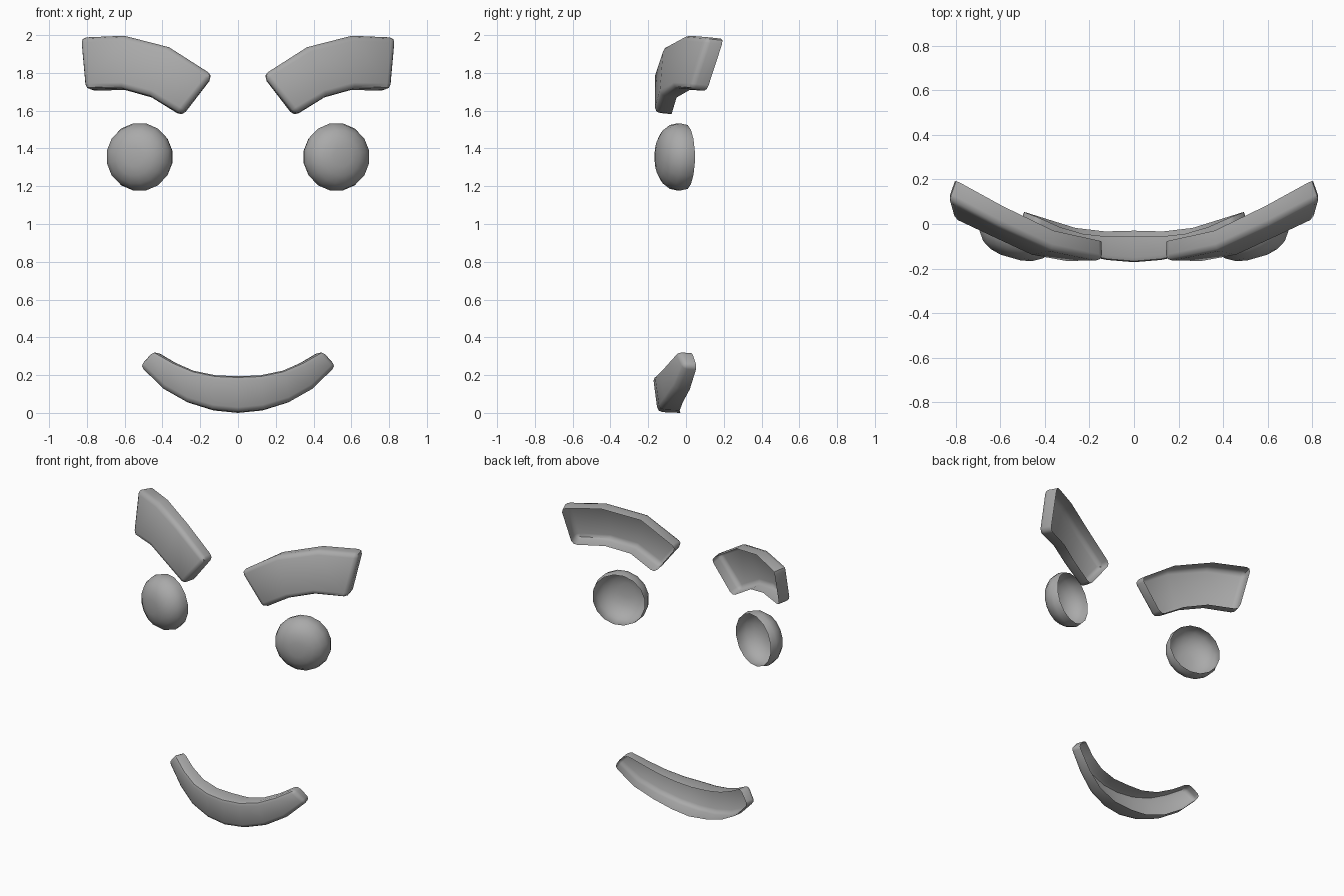
import bpy, bmesh, math
from mathutils import Vector, Matrix

old = bpy.data.objects.get("Cube")
if old:
    bpy.data.objects.remove(old, do_unlink=True)

grey = bpy.data.materials.new("plain_grey")
grey.use_nodes = True
tone = (0.4, 0.4, 0.4, 1)
grey.diffuse_color = tone
grey.node_tree.nodes["Principled BSDF"].inputs["Base Color"].default_value = tone


def finish(name, bm, mirror=False, angle=50):
    """Turn a bmesh into a smooth shaded object, optionally mirrored across x."""
    mesh = bpy.data.meshes.new(name)
    bm.to_mesh(mesh)
    bm.free()
    mesh.materials.append(grey)
    obj = bpy.data.objects.new(name, mesh)
    bpy.context.collection.objects.link(obj)
    bpy.ops.object.select_all(action="DESELECT")
    obj.select_set(True)
    bpy.context.view_layer.objects.active = obj
    bpy.ops.object.shade_smooth_by_angle(angle=math.radians(angle))
    if mirror:
        obj.modifiers.new("mirror", "MIRROR").use_mirror_merge = False
    return obj


def curved_shell(name, stations, back, bevel, mirror=False):
    """Loft an open-backed strip; each station is (upper front, lower front)."""
    bm = bmesh.new()
    rows = []
    for upper, lower in stations:
        u, l = Vector(upper), Vector(lower)
        rows.append([bm.verts.new(p) for p in (u + back(u), u, l, l + back(l))])
    for a, b in zip(rows, rows[1:]):
        for i in range(3):
            bm.faces.new((a[i], a[i + 1], b[i + 1], b[i]))
    bm.faces.new(rows[0][::-1])
    bm.faces.new(rows[-1])
    # round every edge except the open rim and the joints between stations
    joints = {frozenset((a, b)) for r in rows[1:-1] for a, b in zip(r, r[1:])}
    edges = [e for e in bm.edges if not e.is_boundary and frozenset(e.verts) not in joints]
    bmesh.ops.bevel(bm, geom=edges, offset=bevel, segments=2, profile=0.5,
                    affect="EDGES", clamp_overlap=True)
    bmesh.ops.recalc_face_normals(bm, faces=bm.faces)
    # the front must face -y
    front = max(bm.faces, key=lambda f: f.calc_area() * abs(f.normal.y))
    if front.normal.y > 0:
        bmesh.ops.reverse_faces(bm, faces=bm.faces)
    return finish(name, bm, mirror)


# Eyebrows
brow = [((.13, -.17, 1.79), (.30, -.17, 1.58)),
        ((.37, -.12, 1.94), (.47, -.14, 1.68)),
        ((.61, -.01, 2.0), (.62, -.07, 1.72)),
        ((.84, .11, 1.99), (.815, .02, 1.715))]
curved_shell("eyebrows", brow,
             lambda p: Vector((.01 - .05 * p.x, .09, -.01)), .03, True)

# Mouth
half = [((0, -.175, .195), (0, -.15, .005)),
        ((.12, -.165, .20), (.135, -.14, .018)),
        ((.24, -.14, .225), (.275, -.11, .06)),
        ((.345, -.10, .27), (.40, -.06, .13)),
        ((.45, -.045, .33), (.525, -.01, .25))]
flip = lambda p: (-p[0], p[1], p[2])
mouth = [(flip(u), flip(l)) for u, l in half[:0:-1]] + half
curved_shell("mouth", mouth,
             lambda p: Vector((-.04 * p.x, .12 - .1 * abs(p.x), -.005)), .025)

# Eyes: flattened open domes turned slightly outwards
SIDES = 16
profile = [(.172, 0), (.181, .04), (.172, .08), (.143, .12), (.10, .145), (.05, .157)]
bm = bmesh.new()
rings = []
for radius, depth in profile:
    angles = [(i + .5) * math.tau / SIDES for i in range(SIDES)]
    rings.append([bm.verts.new((radius * math.cos(a), -depth, radius * math.sin(a)))
                  for a in angles])
for a, b in zip(rings, rings[1:]):
    for i in range(SIDES):
        j = (i + 1) % SIDES
        bm.faces.new((a[i], a[j], b[j], b[i]))
bm.faces.new(rings[-1])
bmesh.ops.transform(bm, verts=bm.verts,
                    matrix=Matrix.Translation((.51, 0, 1.355)) @ Matrix.Rotation(math.radians(16), 4, "Z"))
finish("eyes", bm, True)
